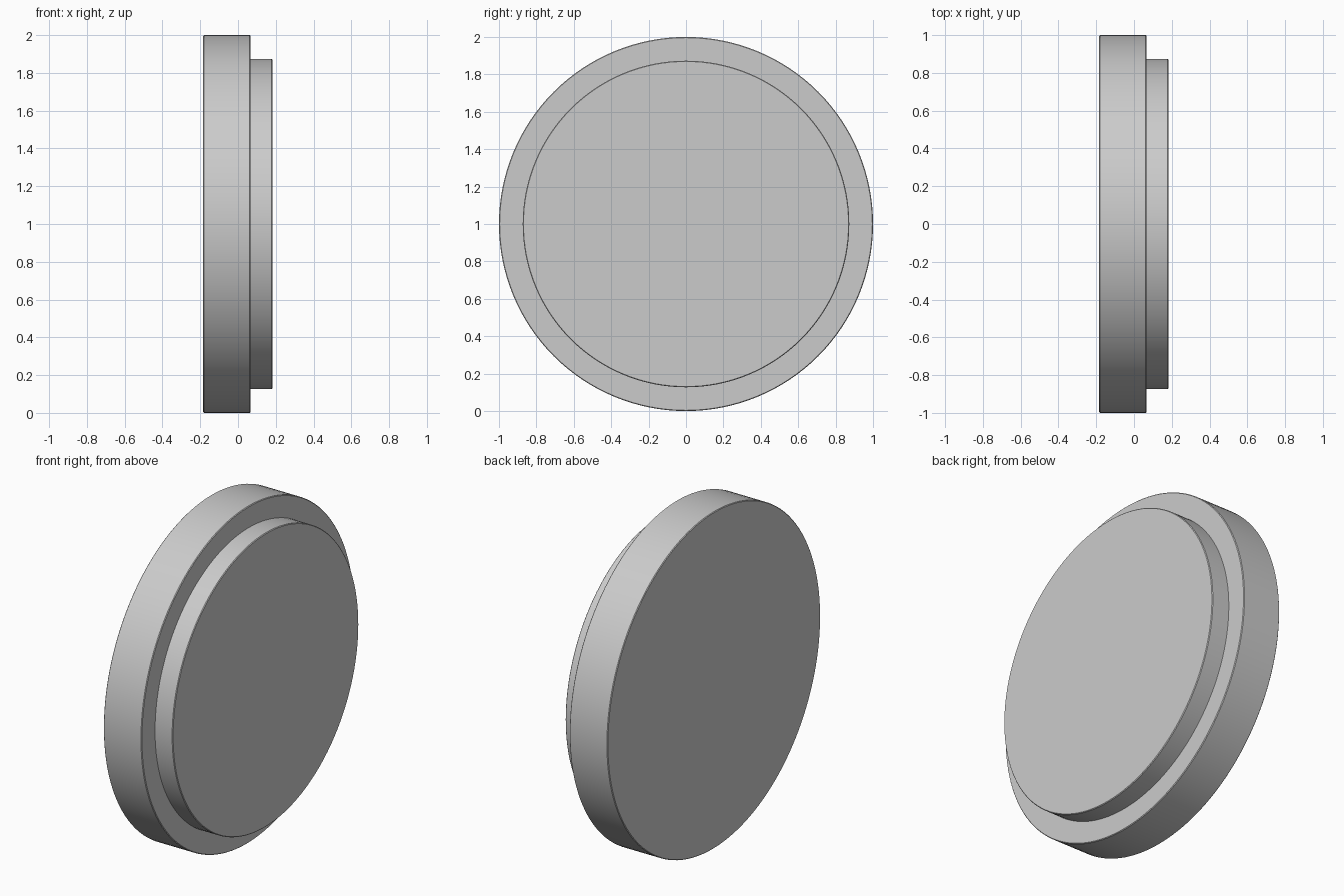
import bpy, bmesh, math
from mathutils import Matrix

if "Cube" in bpy.data.objects:
    bpy.data.objects.remove(bpy.data.objects["Cube"])

SEGMENTS = 128


def lathe(name, profile):
    """Revolve (x, radius) points about a horizontal axis at z = 1."""
    bm = bmesh.new()
    rings = []
    for x, r in profile:
        ring = []
        for i in range(SEGMENTS):
            a = 2 * math.pi * i / SEGMENTS
            ring.append(bm.verts.new((x, r * math.cos(a), 1 + r * math.sin(a))))
        rings.append(ring)
    for a, b in zip(rings, rings[1:]):
        for i in range(SEGMENTS):
            j = (i + 1) % SEGMENTS
            bm.faces.new((a[i], a[j], b[j], b[i]))
    bm.faces.new(rings[0])
    bm.faces.new(rings[-1])
    bmesh.ops.recalc_face_normals(bm, faces=bm.faces)
    mesh = bpy.data.meshes.new(name)
    bm.to_mesh(mesh)
    bm.free()
    obj = bpy.data.objects.new(name, mesh)
    bpy.context.collection.objects.link(obj)
    bpy.ops.object.select_all(action='DESELECT')
    obj.select_set(True)
    bpy.context.view_layer.objects.active = obj
    bpy.ops.object.shade_smooth_by_angle(angle=math.radians(30))
    return obj


# Wide disc with a smaller raised disc, edges very slightly eased
E = 0.004
lathe("stepped_disc", [
    (-0.184, 1 - E), (-0.184 + E, 1.0),
    (0.066 - E, 1.0), (0.066, 1 - E),
    (0.066, 0.873),
    (0.182 - E, 0.873), (0.182, 0.873 - E),
])
